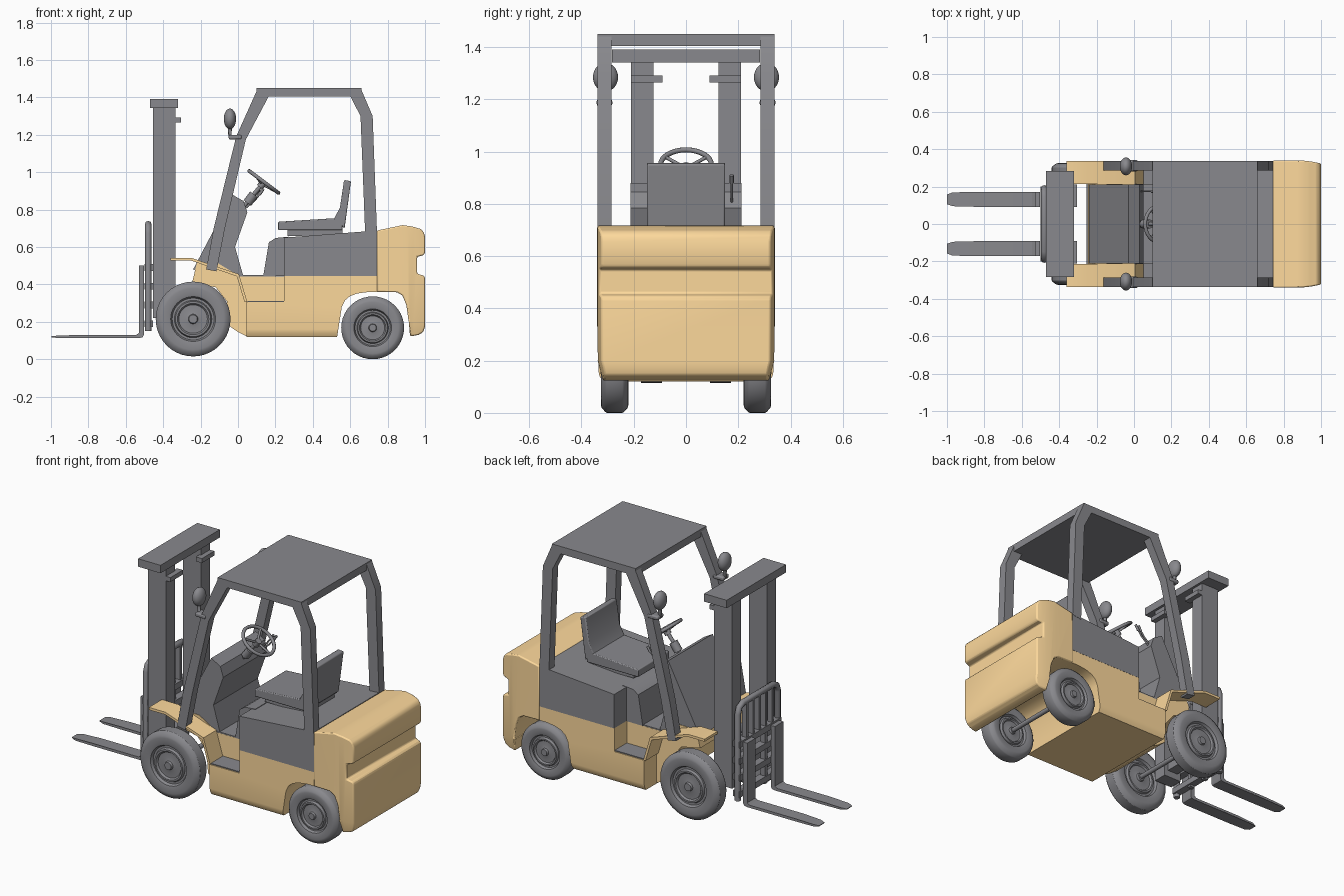
import bpy, bmesh, math
from mathutils import Vector

if "Cube" in bpy.data.objects:
    bpy.data.objects.remove(bpy.data.objects["Cube"])

def paint(name, rgb):
    m = bpy.data.materials.new(name)
    m.diffuse_color = (*rgb, 1)
    m.use_nodes = True
    m.node_tree.nodes["Principled BSDF"].inputs["Base Color"].default_value = m.diffuse_color
    return m
TAN = paint("tan_paint", (0.98, 0.69, 0.33))
GREY = paint("dark_grey", (0.25, 0.25, 0.268))

def add(name, bm, tan=False, bevel=0, segs=2):
    bmesh.ops.recalc_face_normals(bm, faces=bm.faces)
    me = bpy.data.meshes.new(name)
    bm.to_mesh(me)
    bm.free()
    ob = bpy.data.objects.new(name, me)
    bpy.context.collection.objects.link(ob)
    me.materials.append(TAN if tan else GREY)
    if bevel:
        m = ob.modifiers.new("bevel", 'BEVEL')
        m.width, m.segments, m.limit_method = bevel, segs, 'ANGLE'
    bpy.context.view_layer.objects.active = ob
    bpy.ops.object.select_all(action='DESELECT')
    ob.select_set(True)
    bpy.ops.object.shade_smooth_by_angle(angle=math.radians(32))
    return ob

def prism(name, pts, y0, y1, tan=False, bevel=0, shape=None, cuts=()):
    """Extrude an x-z outline along y; cuts add loops, shape moves each vertex."""
    bm = bmesh.new()
    f = bm.faces.new([bm.verts.new((x, y0, z)) for x, z in pts])
    r = bmesh.ops.extrude_face_region(bm, geom=[f])
    for v in r["geom"]:
        if isinstance(v, bmesh.types.BMVert):
            v.co.y = y1
    # the region extrude drops the first cap, so close it again
    edges = [e for e in bm.edges if e.is_boundary]
    if edges:
        bmesh.ops.holes_fill(bm, edges=edges, sides=0)
    for co, no in cuts:
        bmesh.ops.bisect_plane(bm, geom=bm.verts[:] + bm.edges[:] + bm.faces[:],
                               plane_co=co, plane_no=no)
    if shape:
        for v in bm.verts:
            shape(v.co)
    return add(name, bm, tan, bevel)

def box(name, x0, x1, y0, y1, z0, z1, tan=False, bevel=0):
    return prism(name, [(x0, z0), (x1, z0), (x1, z1), (x0, z1)], y0, y1, tan, bevel)

def lathe(name, prof, centre, steps=40):
    """Revolve (radius, y) points about the y axis."""
    bm = bmesh.new()
    vs = [bm.verts.new((r, y, 0)) for r, y in prof]
    es = [bm.edges.new(p) for p in zip(vs, vs[1:])]
    bmesh.ops.spin(bm, geom=vs + es, cent=(0, 0, 0), axis=(0, 1, 0),
                   angle=2 * math.pi, steps=steps)
    bmesh.ops.remove_doubles(bm, verts=bm.verts, dist=1e-5)
    bmesh.ops.translate(bm, verts=bm.verts, vec=centre)
    return add(name, bm)

def tube(name, pts, r, cyclic=False):
    cu = bpy.data.curves.new(name, 'CURVE')
    cu.dimensions, cu.bevel_depth, cu.bevel_resolution = '3D', r, 2
    cu.use_fill_caps = True
    cu.materials.append(GREY)
    sp = cu.splines.new('POLY')
    sp.points.add(len(pts) - 1)
    for p, c in zip(sp.points, pts):
        p.co = (*c, 1)
    sp.use_cyclic_u = cyclic
    ob = bpy.data.objects.new(name, cu)
    bpy.context.collection.objects.link(ob)
    return ob

# Main body with rear wheel arch and side step cutouts
def body_shape(c):
    if c.z < .16:
        c.y *= 1 - .05 * ((.16 - c.z) / .04) ** 2
prism("body", [(.045, .12), (.53, .12), (.555, .28), (.572, .315), (.6, .338), (.64, .352), (.70, .36),
               (.75, .36), (.75, .445), (.245, .445), (.245, .305), (.045, .305)],
      -.335, .335, True, 0, body_shape, [((0, 0, z), (0, 0, 1)) for z in (.16, .14)])
prism("inner_body", [(-.05, .18), (0, .145), (.05, .121), (.26, .121), (.26, .443), (.01, .443), (-.11, .515),
                     (-.22, .515), (-.245, .41), (-.12, .385), (-.06, .31)], -.215, .215, True)
# Rounded counterweight
def weight_shape(c):
    if c.x > .87:
        c.y *= 1 - .05 * ((c.x - .87) / .13) ** 2
    if c.z < .2:
        c.y *= 1 - .06 * (.2 - c.z) / .08
prism("counterweight", [(.743, .36), (.85, .358), (.88, .34), (.9, .29), (.913, .2), (.92, .122), (.965, .13),
                        (.99, .145), (1, .175), (1, .435), (.993, .447), (.958, .457), (.958, .548),
                        (.993, .556), (1, .57), (1, .655), (.993, .68), (.975, .697), (.93, .71),
                        (.88, .717), (.743, .688)], -.34, .34, True, .01, weight_shape,
      [((x, 0, 0), (1, 0, 0)) for x in (.87, .91, .94, .97)] + [((0, 0, .2), (0, 0, 1))])
# Engine cover, floor and dash cowl
prism("engine_cover", [(.245, .445), (.743, .445), (.743, .688), (.245, .65)], -.336, .336)
prism("cover_nose", [(.135, .445), (.27, .445), (.27, .655), (.2, .648), (.165, .625)], -.22, .22)
box("floor_plate", 0, .2, -.214, .214, .44, .45)
prism("dash_cowl", [(-.24, .48), (-.03, .88), (.03, .845), (.05, .785), (-.016, .6), (.027, .45), (-.1, .45)],
      -.212, .212)

# Seat
box("seat_base", .265, .56, -.12, .12, .66, .695)
prism("seat_cushion", [(.215, .69), (.56, .69), (.56, .755), (.5, .753), (.215, .735)], -.15, .15, bevel=.005)
prism("seat_back", [(.51, .745), (.57, .70), (.604, .952), (.567, .958), (.545, .81)], -.15, .15, bevel=.006)

# Roof of the overhead guard
box("roof", .1, .66, -.338, .338, 1.405, 1.45)

# Mirrored side parts
fender = [(-.36, .542), (-.25, .542), (.005, .455), (.05, .305),
          (.035, .305), (-.006, .443), (-.25, .527), (-.36, .527)]
front_post = [(-.17, .48), (-.13, .70), (-.01, 1.19), (.1, 1.435), (.165, 1.407),
              (.042, 1.175), (-.07, .70), (-.115, .47)]
rear_post = [(.66, 1.44), (.72, 1.30), (.743, .68), (.68, .67), (.655, 1.30), (.6, 1.407)]

def tire(name, R, w, centre):
    half = [(0, .52), (.11, .52), (.13, .40), (.22, .36), (.38, .36), (.42, .46), (.47, .46), (.50, .32),
            (.56, .32), (.60, .46), (.66, .49), (.82, .50), (.88, .48), (.98, .34), (1, .28)]
    prof = [(r * R, y * w) for r, y in half]
    prof += [(r, -y) for r, y in reversed(prof)]
    lathe(name, prof, centre)

for s, side in ((-1, "right"), (1, "left")):
    def span(a, b):
        return s * a, s * b
    prism("fender_" + side, fender, *span(.213, .337), tan=True)
    box("step_tread_" + side, .05, .245, *span(.21, .33), .303, .311)
    prism("front_post_" + side, front_post, *span(.285, .338))
    prism("rear_post_" + side, rear_post, *span(.285, .338))
    tire("front_wheel_" + side, .2, .105, (-.24, s * .273, .215))
    tire("rear_wheel_" + side, .168, .105, (.72, s * .273, .168))
    # Work lamp on bracket
    bm = bmesh.new()
    bmesh.ops.create_uvsphere(bm, u_segments=24, v_segments=14, radius=1)
    for v in bm.verts:
        v.co = Vector((v.co.x * .033 - .043, v.co.y * .048 + s * .308, v.co.z * .055 + 1.285))
    add("lamp_" + side, bm)
    tube("lamp_stem_" + side, [(-.043, s * .31, 1.24), (-.043, s * .31, 1.19), (.01, s * .31, 1.185)], .011)
    box("lamp_bracket_" + side, -.05, .02, *span(.282, .342), 1.175, 1.2, bevel=.008)
    # Mast rail and stop
    box("mast_rail_" + side, -.455, -.335, *span(.125, .21), .22, 1.35)
    box("mast_stop_" + side, -.345, -.305, *span(.09, .21), 1.265, 1.292)
    # Fork with tapered tip
    def tip(c):
        if c.x < -.9:
            c.y = s * .132 + (c.y - s * .132) * (.65 if c.x < -.99 else .92)
    prism("fork_" + side, [(-1, .118), (-.97, .114), (-.85, .114), (-.525, .114), (-.51, .118), (-.503, .13),
                           (-.503, .5), (-.53, .5), (-.53, .14), (-.545, .13), (-.85, .13), (-.97, .126),
                           (-1, .122)], *span(.092, .172), shape=tip)

# Mast cross parts
box("mast_top", -.47, -.32, -.283, .283, 1.342, 1.39)
box("mast_cross_bar", -.43, -.36, -.13, .13, .26, .32)

# Load carriage frame, rungs and guard bars
tube("carriage_frame", [(-.48, -.19, .15), (-.48, -.19, .67), (-.48, -.178, .705), (-.48, -.145, .722),
                        (-.48, .145, .722), (-.48, .178, .705), (-.48, .19, .67), (-.48, .19, .15)], .018)
for i, z in enumerate((.19, .29, .39, .49)):
    box(f"carriage_rung_{i}", -.5, -.455, -.2, .2, z - .018, z + .018)
for i in range(5):
    y = -.12 + .06 * i
    box(f"guard_bar_{i}", -.495, -.465, y - .008, y + .008, .49, .72)
for y in (-.06, .06):
    box("carriage_upright", -.495, -.465, y - .012, y + .012, .16, .5)

# Axles
for name, x, z in (("front_axle", -.24, .215), ("rear_axle", .72, .168)):
    tube(name, [(x, -.27, z), (x, .27, z)], .014)

# Steering wheel, column and levers
c, u, n = Vector((.138, 0, .948)), Vector((.8, 0, -.6)), Vector((.6, 0, .8))
ring = [c + u * .098 * math.cos(a) + Vector((0, .098 * math.sin(a), 0))
        for a in (2 * math.pi * i / 32 for i in range(32))]
tube("steering_wheel", ring, .01, True)
for i in (0, 11, 21):
    tube(f"steering_spoke_{i}", [c - n * .015, ring[i]], .007)
tube("steering_hub", [c - n * .035, c], .02)
tube("steering_column", [(.0, 0, .78), c - n * .02], .011)
tube("column_boss", [(.05, 0, .835), (.085, 0, .882)], .025)
for i, x in enumerate((.01, .03)):
    tube(f"lever_{i}", [(x, .175, .80), (x + .06, .175, .85), (x + .1, .175, .9)], .005)
    tube(f"lever_grip_{i}", [(x + .085, .175, .88), (x + .105, .175, .91)], .008)
